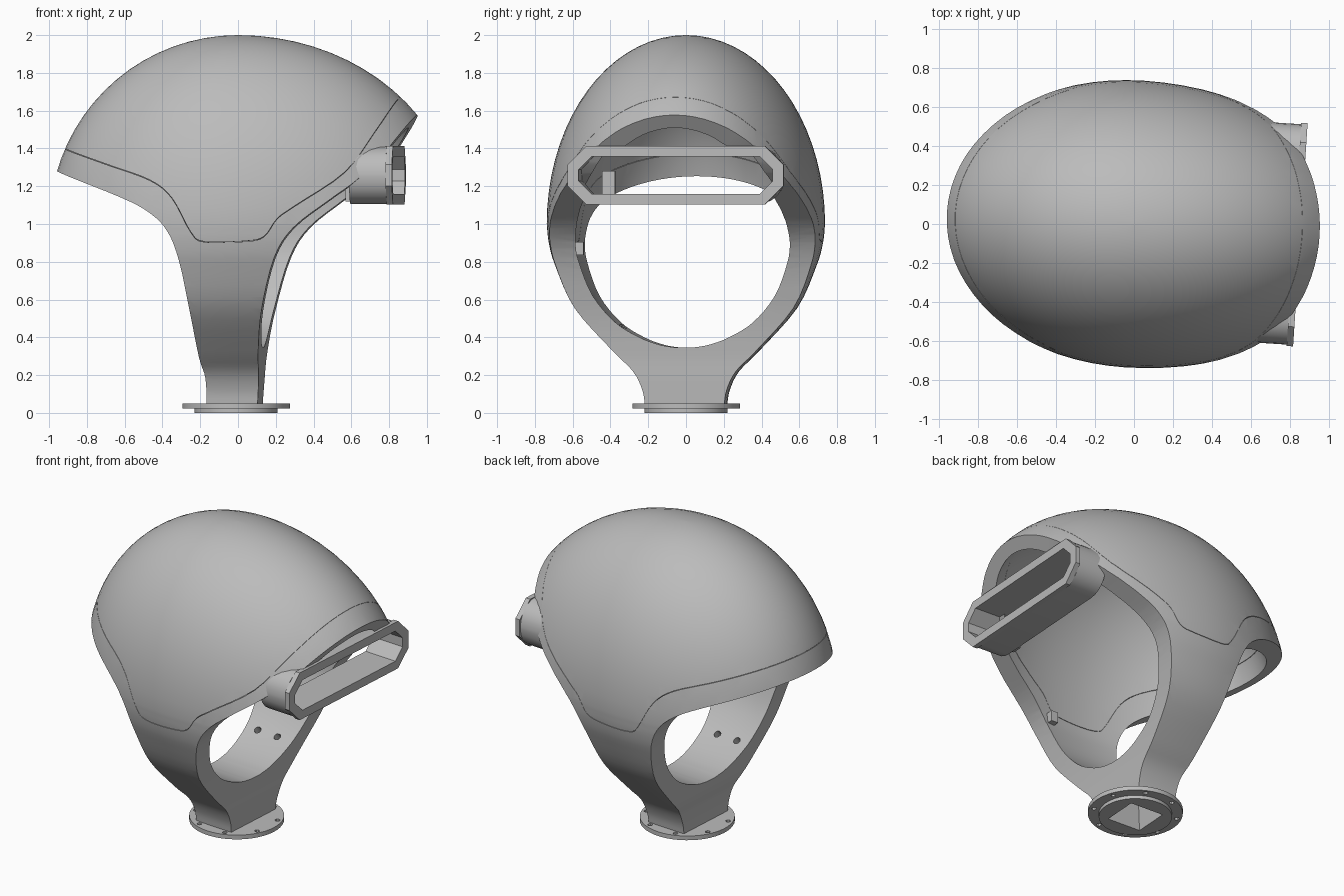
import bpy, bmesh, math
from mathutils import Vector, Matrix

cube = bpy.data.objects.get("Cube")
if cube:
    bpy.data.objects.remove(cube, do_unlink=True)

grey = bpy.data.materials.new("plain_grey")
grey.use_nodes = True
COLOUR = (0.5, 0.5, 0.5, 1)
grey.diffuse_color = COLOUR
grey.node_tree.nodes["Principled BSDF"].inputs["Base Color"].default_value = COLOUR
TURN = -0.065  # the whole body is turned slightly about the vertical


def spline(points, steps=4):
    """Smooth curve through points of any dimension."""
    p = [Vector(q) for q in points]
    p = [2 * p[0] - p[1]] + p + [2 * p[-1] - p[-2]]
    out = []
    for a, b, c, d in zip(p, p[1:], p[2:], p[3:]):
        for i in range(steps):
            t = i / steps
            out.append(0.5 * (2 * b + (c - a) * t + (2 * a - 5 * b + 4 * c - d) * t ** 2
                              + (3 * b - a - 3 * c + d) * t ** 3))
    return out + [p[-2]]


def make(name, bm):
    bmesh.ops.recalc_face_normals(bm, faces=bm.faces)
    mesh = bpy.data.meshes.new(name)
    bm.to_mesh(mesh)
    bm.free()
    mesh.materials.append(grey)
    ob = bpy.data.objects.new(name, mesh)
    bpy.context.collection.objects.link(ob)
    return ob


def prism(name, outline, direction):
    """Extrude a closed outline of 3D points."""
    bm = bmesh.new()
    face = bm.faces.new([bm.verts.new(q) for q in outline])
    top = bmesh.ops.extrude_face_region(bm, geom=[face])["geom"]
    bmesh.ops.translate(bm, vec=direction,
                        verts=[v for v in top if isinstance(v, bmesh.types.BMVert)])
    return make(name, bm)


def side_prism(name, outline):
    return prism(name, [(x, -1, z) for x, z in outline], (0, 2, 0))


def cone(name, r1, r2, z1, z2, sides=48, matrix=Matrix()):
    bm = bmesh.new()
    bmesh.ops.create_cone(bm, cap_ends=True, segments=sides, radius1=r1, radius2=r2,
                          depth=z2 - z1,
                          matrix=matrix @ Matrix.Translation((0, 0, (z1 + z2) / 2)))
    return make(name, bm)


def box(name, centre, size):
    bm = bmesh.new()
    bmesh.ops.create_cube(bm, size=1, matrix=Matrix.Translation(centre)
                          @ Matrix.Diagonal((*size, 1)))
    return make(name, bm)


def boolean(ob, cutter, op="DIFFERENCE"):
    mod = ob.modifiers.new("cut", "BOOLEAN")
    mod.operation, mod.solver, mod.object = op, "EXACT", cutter
    graph = bpy.context.evaluated_depsgraph_get()
    mesh = bpy.data.meshes.new_from_object(ob.evaluated_get(graph))
    ob.modifiers.clear()
    ob.data = mesh
    bpy.data.objects.remove(cutter, do_unlink=True)


def egg(name, radius, half_width, lower, back, front, sides=72):
    """Half ellipsoid above z = 1, continued down through the lower width profile."""
    arc = [math.radians(a) for a in range(0, 90, 5)]
    levels = [(1 + radius * math.cos(a), half_width * math.sin(a), math.sin(a)) for a in arc]
    levels += [(z, w, 1) for z, w in spline([(1, half_width)] + lower)]
    bm = bmesh.new()
    rings = []
    for z, half, k in levels:
        ring = []
        for i in range(sides):
            a = 2 * math.pi * i / sides
            length = front if math.cos(a) > 0 else back
            ring.append(bm.verts.new((length * max(k, .003) * math.cos(a),
                                      max(half, .003) * math.sin(a), z)))
        rings.append(ring)
    for r, s in zip(rings, rings[1:]):
        for i in range(sides):
            j = (i + 1) % sides
            bm.faces.new((r[i], r[j], s[j], s[i]))
    bm.faces.new(rings[0])
    bm.faces.new(rings[-1])
    return make(name, bm)


# Hollow shell shared by the dome and the frame
outer = [(.9, .724), (.78, .69), (.555, .587), (.33, .385), (.22, .275), (.12, .225), (.03, .21)]
inner = [(.9, .588), (.8, .567), (.62, .49), (.48, .37), (.4, .24), (.36, .13), (.345, .04)]
dome = egg("dome_cover", 1.0, .735, outer, 1.0, 1.165)
boolean(dome, egg("cavity", .92, .59, inner, .92, 1.085))
frame = dome.copy()
frame.data = dome.data.copy()
frame.name = "frame"
bpy.context.collection.objects.link(frame)

# Split along the seam, leaving a hairline gap
seam = [(-1.3, 1.55)] + [tuple(p) for p in spline(
    [(-.915, 1.40), (-.65, 1.312), (-.425, 1.233), (-.305, 1.138), (-.205, .96), (-.135, .908),
     (.085, .91), (.185, .935), (.255, 1.03), (.352, 1.1), (.605, 1.275), (.755, 1.49),
     (.868, 1.683)])] + [(1.1, 2.0)]
boolean(dome, side_prism("upper", seam + [(1.1, 2.3), (-1.3, 2.3)]), "INTERSECT")
right_edge = [(1.1, 1.825), (.955, 1.582)] + [tuple(p) for p in spline(
    [(.81, 1.38), (.67, 1.235), (.526, 1.127), (.338, .98), (.236, .82), (.162, .545),
     (.132, .33), (.125, .175), (.117, .04)])]
left_edge = [tuple(p) for p in spline(
    [(-.152, .04), (-.157, .185), (-.184, .29), (-.221, .545), (-.268, .8), (-.328, .958),
     (-.425, 1.058), (-.59, 1.143), (-.957, 1.28)])] + [(-1.3, 1.42)]
lower = [(x, z - .003) for x, z in seam] + right_edge + left_edge
boolean(frame, side_prism("lower", lower), "INTERSECT")


# Slotted visor tube
def slot(name, half_y, half_z, x1, x2, corner, steps):
    """Bar along y; each corner is an arc of the given radius in a few steps."""
    pts = []
    for q, (sy, sz) in enumerate(((1, 1), (-1, 1), (-1, -1), (1, -1))):
        for i in range(steps + 1):
            a = math.pi / 2 * (q + i / steps)
            pts.append((x1, sy * (half_y - corner) + corner * math.cos(a),
                        1.258 + sz * (half_z - corner) + corner * math.sin(a)))
    return prism(name, pts, (x2 - x1, 0, 0))


tube = slot("visor_tube", .565, .153, .625, .82, .145, 6)
rim = slot("visor_rim", .572, .156, .82, .853, .1, 1)
# Remove wall inside the slot, then open every part
for ob in (tube, rim, frame):
    boolean(ob, slot("opening", .515, .1, .45, 1.05, .07, 1))

# Mounting flange
base = Matrix.Translation((-.01, 0, 0))
flange = cone("flange", .285, .285, .022, .05, matrix=base)
lower_disc = cone("flange_lower_disc", .22, .22, 0, .024, matrix=base)
for i in range(8):
    a = math.pi * (i + .5) / 4
    spot = base @ Matrix.Translation((.255 * math.cos(a), .255 * math.sin(a), 0))
    boolean(flange, cone("bolt_hole", .015, .015, -.1, .1, 12, spot))

# Tapered square socket up through the base
square = base @ Matrix.Rotation(math.pi / 4, 4, "Z")
for ob in (flange, lower_disc, frame):
    boolean(ob, cone("socket", .17, .1, -.02, .27, 4, square))

# Blind screw holes inside both straps, pointing away from the opening's centre
for side in (1, -1):
    for x in (-.12, .03):
        m = Matrix.Translation((x, 0, .93)) @ Matrix.Rotation(-side * 2.52, 4, "X")
        boolean(frame, cone("screw_hole", .022, .022, .5, .63, 12, m))

# Small fittings inside the frame
bracket = box("bracket", (.617, -.37, 1.2), (.04, .07, .16))
clip = box("clip", (.2, -.555, .87), (.05, .05, .07))

for ob in (dome, frame, tube, rim, flange, lower_disc, bracket, clip):
    ob.rotation_euler.z = TURN
    bpy.ops.object.select_all(action="DESELECT")
    ob.select_set(True)
    bpy.context.view_layer.objects.active = ob
    bpy.ops.object.shade_smooth_by_angle(angle=math.radians(30))
